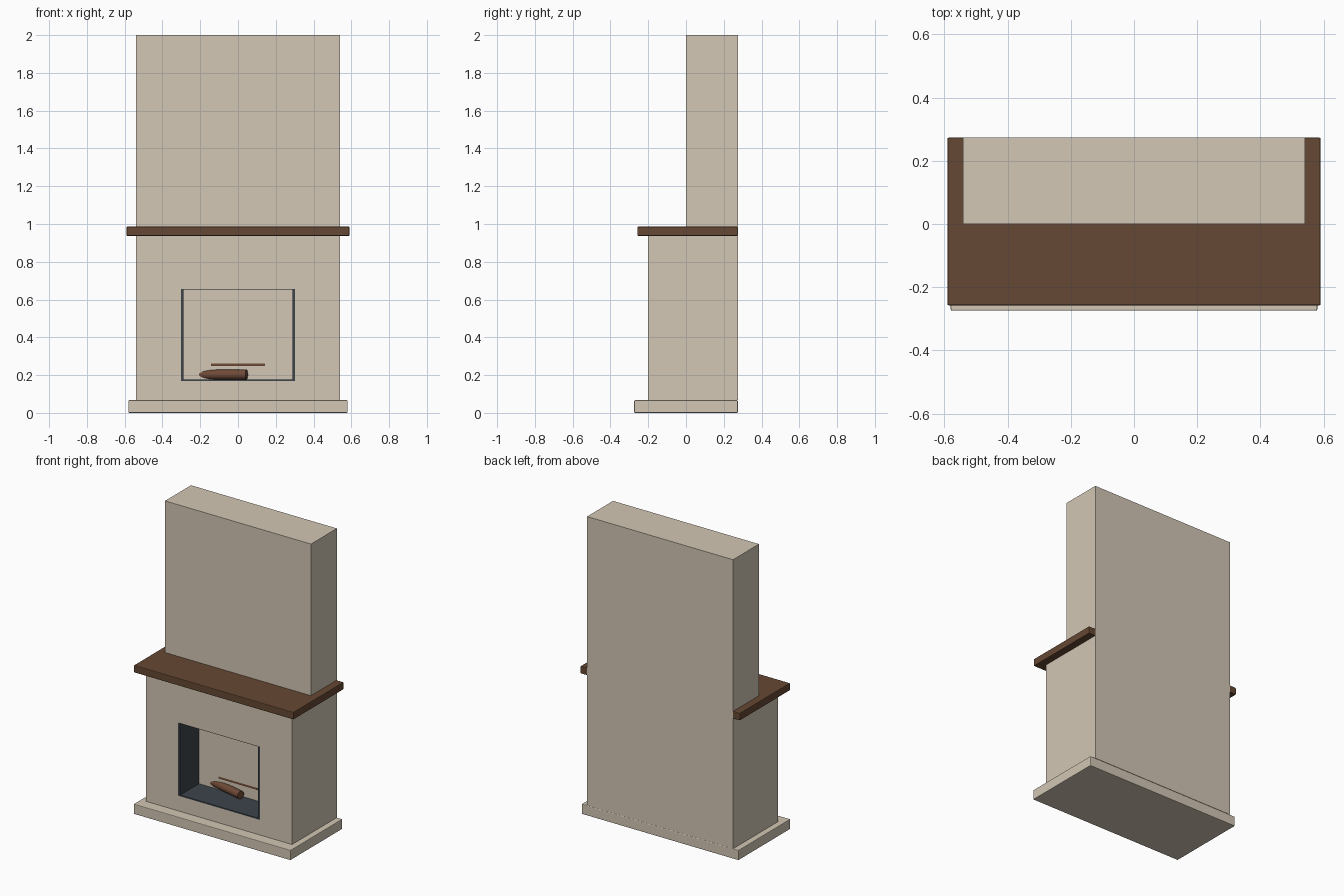
import bpy
import math

cube = bpy.data.objects.get("Cube")
if cube:
    bpy.data.objects.remove(cube, do_unlink=True)


def material(name, rgb):
    mat = bpy.data.materials.new(name)
    mat.use_nodes = True
    colour = (*rgb, 1)
    mat.diffuse_color = colour
    mat.node_tree.nodes["Principled BSDF"].inputs["Base Color"].default_value = colour
    return mat


plaster = material("cream plaster", (0.65, 0.57, 0.46))
wood = material("dark oak", (0.13, 0.065, 0.033))
bark = material("log brown", (0.16, 0.068, 0.038))
iron = material("firebox iron", (0.045, 0.058, 0.07))


def box(name, x, y, z, mat, bevel=0):
    """Box from (min, max) extents on each axis."""
    spans = (x, y, z)
    bpy.ops.mesh.primitive_cube_add(size=1, location=[sum(s) / 2 for s in spans])
    obj = bpy.context.object
    obj.name = name
    obj.scale = [s[1] - s[0] for s in spans]
    bpy.ops.object.transform_apply(location=False, rotation=False, scale=True)
    obj.data.materials.append(mat)
    if bevel:
        mod = obj.modifiers.new("soft edge", 'BEVEL')
        mod.width = bevel
        mod.segments = 2
    return obj


def log(name, centre, radius, length, turn):
    bpy.ops.mesh.primitive_cylinder_add(
        vertices=24, radius=radius, depth=length, location=centre,
        rotation=(0, math.pi / 2, math.radians(turn)))
    obj = bpy.context.object
    obj.name = name
    obj.data.materials.append(bark)
    bpy.ops.object.shade_smooth_by_angle()


BACK = 0.274
FRONT = -0.2
HEARTH = 0.067
SHELF = 0.937
OPENING = 0.303

# Masonry: base slab, chimney breast and surround
box("hearth", (-0.58, 0.58), (-0.274, BACK), (0, HEARTH), plaster, 0.004)
box("chimney_breast", (-0.54, 0.54), (0, BACK), (HEARTH, 2), plaster)
box("lintel", (-OPENING, OPENING), (FRONT, 0), (0.657, SHELF), plaster)
box("sill", (-OPENING, OPENING), (FRONT, 0), (HEARTH, 0.168), plaster)

# Wooden shelf
box("mantel_shelf", (-0.59, 0.59), (-0.257, BACK - 0.001), (SHELF, 0.986), wood, 0.004)

# Pillars and firebox side plates
for side, name in ((1, "left"), (-1, "right")):
    box(name + "_pillar", sorted((side * OPENING, side * 0.54)),
        (FRONT, 0), (HEARTH, SHELF), plaster)
    box(name + "_firebox_plate", sorted((side * 0.288, side * OPENING)),
        (FRONT, 0), (0.168, 0.657), iron)

# Firebox floor and ceiling plates
box("firebox_floor", (-0.288, 0.288), (FRONT, 0), (0.168, 0.176), iron)
box("firebox_ceiling", (-0.288, 0.288), (FRONT + 0.002, 0), (0.654, 0.657), iron)

# Logs, partly sunk into the back wall
log("front_log", (-0.1, 0, 0.203), 0.026, 0.3, -14)
log("rear_log", (0, 0.0235, 0.256), 0.0245, 0.285, 0)
